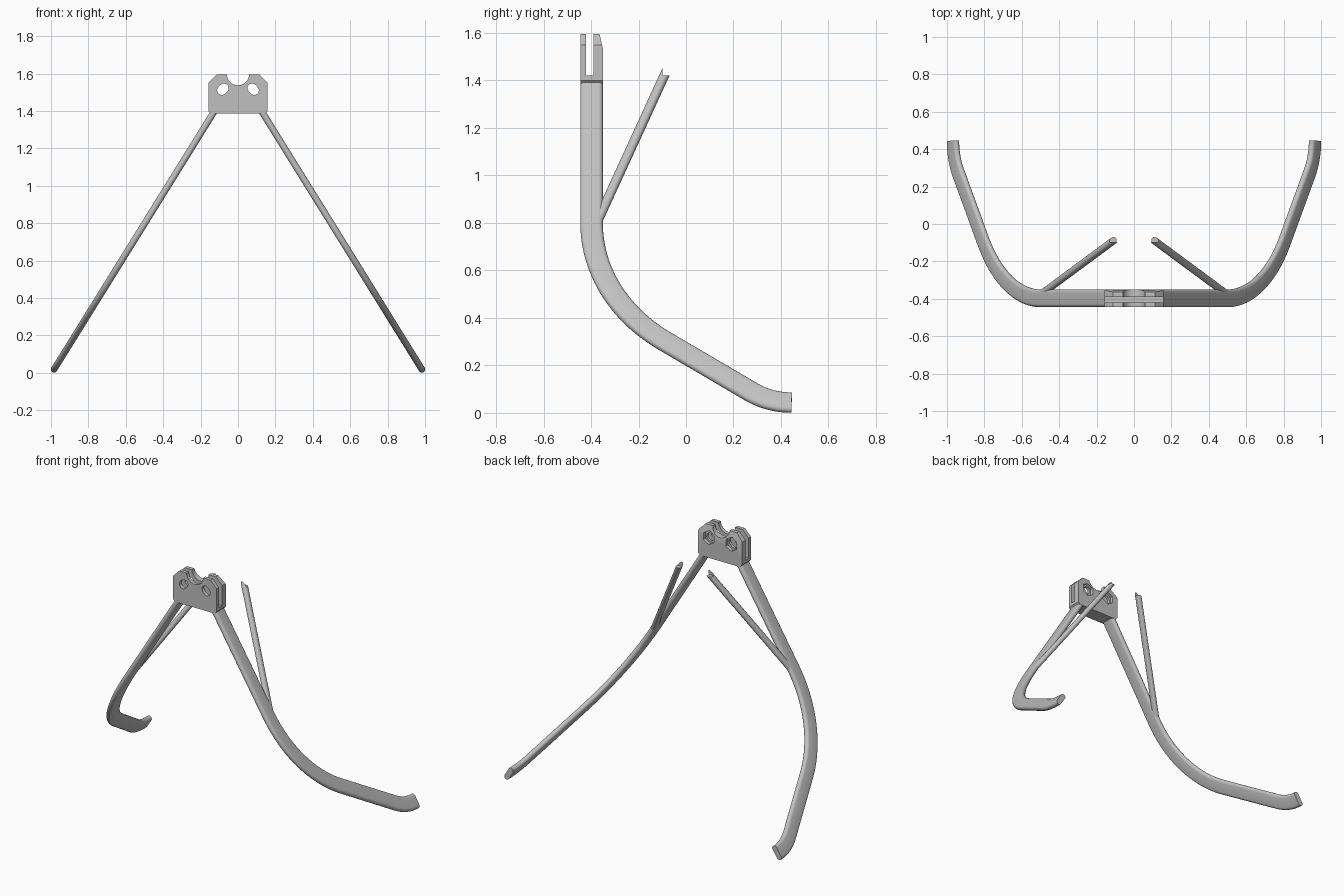
import bpy
import bmesh
from math import sin, cos, pi, radians, hypot
from mathutils import Vector

cube = bpy.data.objects.get("Cube")
if cube:
    bpy.data.objects.remove(cube)

grey = bpy.data.materials.new("plain grey")
grey.use_nodes = True
grey.diffuse_color = (0.53, 0.53, 0.53, 1)
grey.node_tree.nodes["Principled BSDF"].inputs["Base Color"].default_value = grey.diffuse_color

K = 0.621                 # sideways lean of the leg plane
F = hypot(1, K)
LEAN = Vector((1, 0, K)) / F


def finish(name, bm):
    bmesh.ops.recalc_face_normals(bm, faces=bm.faces)
    mesh = bpy.data.meshes.new(name)
    bm.to_mesh(mesh)
    bm.free()
    mesh.materials.append(grey)
    ob = bpy.data.objects.new(name, mesh)
    bpy.context.collection.objects.link(ob)
    return ob


def activate(ob):
    bpy.ops.object.select_all(action='DESELECT')
    ob.select_set(True)
    bpy.context.view_layer.objects.active = ob


def cut(ob, cutter):
    activate(ob)
    mod = ob.modifiers.new("cut", 'BOOLEAN')
    mod.operation = 'DIFFERENCE'
    mod.solver = 'EXACT'
    mod.object = cutter
    bpy.ops.object.modifier_apply(modifier=mod.name)
    bpy.data.objects.remove(cutter)


def smooth(ob):
    activate(ob)
    bpy.ops.object.shade_smooth_by_angle(angle=radians(32))


def prism(name, outline, start, end, place):
    """Extrude a flat outline from start to end; place maps (a, b, depth) to a point."""
    bm = bmesh.new()
    rings = [[bm.verts.new(place(a, b, d)) for a, b in outline] for d in (start, end)]
    n = len(outline)
    for i in range(n):
        j = (i + 1) % n
        bm.faces.new((rings[0][i], rings[0][j], rings[1][j], rings[1][i]))
    bm.faces.new(rings[0])
    bm.faces.new(rings[1])
    return finish(name, bm)


def along_y(x, z, d):
    return (x, d, z)


def along_x(y, z, d):
    return (d, y, z)


def stadium(half_width, r, steps=8):
    pts = []
    for sign in (1, -1):
        for i in range(steps + 1):
            t = -pi / 2 + pi * i / steps
            pts.append((sign * (half_width - r + r * cos(t)), sign * r * sin(t)))
    return pts


def sweep(name, path, section, side):
    """Sweep a section along a (y, slope height) path in the leaning plane."""
    bm = bmesh.new()
    rings = []
    for i, p in enumerate(path):
        t = (path[min(i + 1, len(path) - 1)] - path[max(i - 1, 0)]).normalized()
        ring = []
        for a, b in section:
            y, s = p.x - t.y * a, p.y + t.x * a
            z = s / F
            v = Vector((0.968 - K * (z - 0.043), y, z)) + LEAN * b
            ring.append(bm.verts.new((v.x * side, v.y, v.z)))
        rings.append(ring)
    n = len(section)
    for r0, r1 in zip(rings, rings[1:]):
        for i in range(n):
            j = (i + 1) % n
            bm.faces.new((r0[i], r0[j], r1[j], r1[i]))
    bm.faces.new(rings[0])
    bm.faces.new(rings[-1])
    return finish(name, bm)


# Leg path: straight, wide bend, straight, small reverse bend to a level foot
R1, R2, BEND = 0.708, 0.3, radians(55)
Y0, S0 = -0.3975, 0.94
leg_path = [Vector((Y0, 1.4 * F))]
for i in range(25):
    t = BEND * i / 24
    leg_path.append(Vector((Y0 + R1 * (1 - cos(t)), S0 - R1 * sin(t))))
foot_y, foot_s = 0.445, 0.051
for i in range(13):
    t = (pi / 2 - BEND) * (1 - i / 12)
    leg_path.append(Vector((foot_y - R2 * sin(t), foot_s + R2 * (1 - cos(t)))))
strut_path = [Vector((-0.376, 0.8 * F)), Vector((-0.055, 1.5 * F))]

for side, word in ((1, "left"), (-1, "right")):
    leg = sweep(word + "_leg", leg_path, stadium(0.0475, 0.0175), side)
    smooth(leg)
    # Strut with a stepped upper end
    strut = sweep(word + "_strut", strut_path, stadium(0.0205, 0.0165), side)
    step = [(-0.1, 1.42), (0.2, 1.42), (0.2, 1.8), (-0.1, 1.8)]
    cut(strut, prism("step_cutter", step, -1, 1, along_x))
    smooth(strut)

# Clamp bracket outline with chamfered corners and a round saddle
half = [(0.145, 1.385), (0.158, 1.4), (0.158, 1.55), (0.113, 1.595)]
saddle = [(0.06 * cos(pi * i / 16), 1.597 - 0.06 * sin(pi * i / 16)) for i in range(17)]
saddle[0], saddle[-1] = (0.06, 1.595), (-0.06, 1.595)
outline = half + saddle + [(-x, z) for x, z in reversed(half)]
bracket = prism("clamp_bracket", outline, -0.445, -0.35, along_y)

# Slot between the two jaws and sloped back top edge
slot = [(-0.421, 1.42), (-0.389, 1.42), (-0.389, 1.7), (-0.421, 1.7)]
cut(bracket, prism("slot_cutter", slot, -0.5, 0.5, along_x))
slope = [(-0.35, 1.535), (-0.368, 1.613), (-0.3, 1.613), (-0.3, 1.535)]
cut(bracket, prism("slope_cutter", slope, -0.5, 0.5, along_x))

# Slanted bolt holes with hexagonal nut pockets at the back
for side in (1, -1):
    cx, cz, q = 0.081 * side, 1.516, 0.7071
    hole = [(cx + q * side * (b - a), cz + q * (a + b)) for a, b in stadium(0.033, 0.025)]
    cut(bracket, prism("hole_cutter", hole, -0.6, -0.2, along_y))
    pocket = [(cx + 0.045 * sin(pi * i / 3), cz + 0.045 * cos(pi * i / 3)) for i in range(6)]
    cut(bracket, prism("pocket_cutter", pocket, -0.372, -0.2, along_y))
smooth(bracket)
